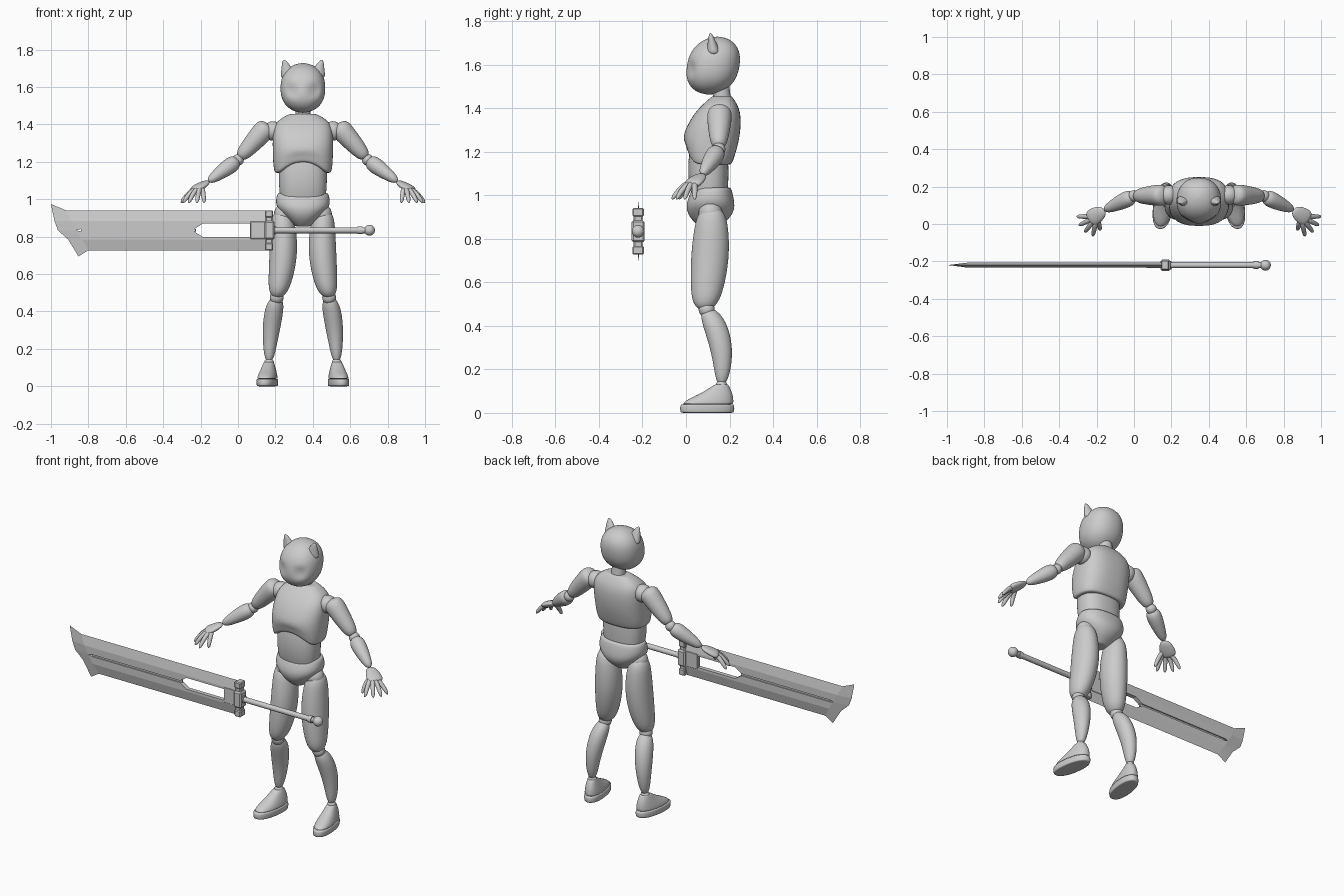
import bpy, bmesh
from math import cos, sin, pi, tau, radians, copysign
from mathutils import Vector, Quaternion, Matrix

if "Cube" in bpy.data.objects:
    bpy.data.objects.remove(bpy.data.objects["Cube"], do_unlink=True)

# Landmarks: the body stands beside the blade; limbs are measured from its centre line
BODY = Vector((.347, 0, 0))
SWORD = Vector((0, -.22, .834))
SHOULDER, ELBOW, WRIST = (.18, .155, 1.4), (.347, .15, 1.21), (.505, .075, 1.095)
HIP, KNEE, ANKLE = (.1, .112, .92), (.14, .095, .475), (.181, .163, .125)

grey = bpy.data.materials.new("plain_grey")
grey.use_nodes = True
grey.diffuse_color = (.6, .6, .6, 1)
grey.node_tree.nodes["Principled BSDF"].inputs["Base Color"].default_value = grey.diffuse_color


def finish(name, bm, angle=30, subdivide=False):
    bmesh.ops.recalc_face_normals(bm, faces=bm.faces[:])
    mesh = bpy.data.meshes.new(name)
    bm.to_mesh(mesh)
    bm.free()
    mesh.materials.append(grey)
    part = bpy.data.objects.new(name, mesh)
    bpy.context.collection.objects.link(part)
    bpy.ops.object.select_all(action="DESELECT")
    part.select_set(True)
    bpy.context.view_layer.objects.active = part
    if subdivide:
        modifier = part.modifiers.new("smooth", "SUBSURF")
        modifier.levels = modifier.render_levels = 2
        bpy.ops.object.shade_smooth()
    else:
        bpy.ops.object.shade_smooth_by_angle(angle=radians(angle))


def skin(bm, loops):
    """Bridge loops of equal length and cap both ends."""
    rings = [[bm.verts.new(point) for point in loop] for loop in loops]
    for lower, upper in zip(rings, rings[1:]):
        for i in range(len(lower)):
            bm.faces.new((lower[i - 1], lower[i], upper[i], upper[i - 1]))
    bm.faces.new(rings[0])
    bm.faces.new(rings[-1])


def loft(name, rings, turn=Quaternion(), sides=16, power=2, warp=None):
    """Skin superellipse rings, each a centre with a half width and half depth."""
    def squash(value):
        return copysign(abs(value) ** (2 / power), value)

    loops = []
    for centre, width, depth in rings:
        loop = []
        for k in range(sides):
            angle = tau * (k + .5) / sides
            point = centre + turn @ Vector((width * squash(cos(angle)), depth * squash(sin(angle)), 0))
            if warp:
                warp(point)
            loop.append(point + BODY)
        loops.append(loop)
    bm = bmesh.new()
    skin(bm, loops)
    finish(name, bm, subdivide=True)


def stack(name, levels, **options):
    """Upright loft from levels of height, half width, front and back; rims stay crisp."""
    rings = [(Vector((0, (front + back) / 2, z)), width, (back - front) / 2)
             for z, width, front, back in levels]
    rims = [(centre, width * .9, depth * .9) for centre, width, depth in (rings[0], rings[-1])]
    loft(name, [rims[0], *rings, rims[1]], **options)


def muscle(name, start, end, first, last, bulge=0, early=1, depth=1, cap=8, bow=(0, 0, 0),
           side=1, along=False, steps=10, **options):
    """Rounded limb whose radius runs from first to last and swells between."""
    flip = Vector((side, 1, 1))
    start, end, bow = (Vector(v) * flip for v in (start, end, bow))
    turn = (end - start).to_track_quat("Z", "Y") if along else Quaternion()
    rings = []
    for k in range(steps + 1):
        reach = -cos(pi * (k + .2) / (steps + .4))
        t = (reach + 1) / 2
        radius = first + (last - first) * t + bulge * sin(pi * t ** early)
        radius *= (1 - abs(reach) ** cap) ** .5
        rings.append((start.lerp(end, t) + bow * sin(pi * t), radius, radius * depth))
    loft(name, rings, turn, **options)


def ball(name, centre, radius, side=1):
    bm = bmesh.new()
    bmesh.ops.create_uvsphere(bm, u_segments=20, v_segments=12, radius=radius)
    bmesh.ops.translate(bm, vec=Vector(centre) * Vector((side, 1, 1)) + BODY, verts=bm.verts[:])
    finish(name, bm)


# Head with shallow eye hollows, and neck
def hollow_eyes(point):
    if point.y < .1 and 1.565 < point.z < 1.62 and .025 < abs(point.x) < .09:
        point.y += .013


muscle("head", (0, .105, 1.462), (0, .145, 1.728), .122, .12, cap=2.4, depth=1.01,
       steps=14, sides=24, power=2.2, warp=hollow_eyes)
muscle("neck", (0, .17, 1.4), (0, .155, 1.54), .043, .04)


# Torso; the lower rim of the chest arches up in front
def arch_rim(point):
    if point.z < 1.2 and point.y < .1:
        point.z += .065 * max(0, 1 - (point.x / .13) ** 2)


stack("chest", [(1.14, .152, .005, .21), (1.18, .16, -.003, .225), (1.27, .163, -.02, .25),
                (1.37, .163, .03, .255), (1.42, .14, .08, .235), (1.455, .075, .12, .21)],
      sides=24, power=2.6, warp=arch_rim)
stack("abdomen", [(.97, .12, .03, .19), (1.1, .135, 0, .2), (1.24, .125, .02, .19)], power=2.4)
stack("pelvis", [(.855, .04, .06, .15), (.89, .08, .02, .2), (.93, .12, 0, .225),
                 (.97, .153, 0, .225), (1.035, .14, .03, .21)], power=2.3)

for side, label in ((1, "left_"), (-1, "right_")):
    muscle(label + "ear", (.068, .13, 1.64), (.1, .112, 1.745), .054, .01, depth=.7, side=side)

    # Leg
    ball(label + "hip_joint", HIP, .055, side)
    muscle(label + "thigh", (.112, .118, .95), (.138, .085, .468), .055, .05, bulge=.023,
           depth=1.17, cap=10, bow=(-.02, .008, 0), side=side)
    ball(label + "knee_joint", KNEE, .037, side)
    muscle(label + "shin", (.14, .1, .485), ANKLE, .036, .024, bulge=.019, early=.65,
           depth=1.12, bow=(.008, .028, 0), side=side)
    ball(label + "ankle_joint", ANKLE, .026, side)

    def splay(point):
        point.x += side * (.19 + .13 * (.1 - point.y))

    stack(label + "foot", [(.04, .053, -.02, .22), (.06, .05, 0, .22), (.09, .04, .07, .215),
                           (.13, .027, .13, .195)], power=2.3, warp=splay)
    stack(label + "sole", [(0, .055, -.03, .225), (.04, .056, -.03, .225)], power=2.3, warp=splay)

    # Arm
    ball(label + "shoulder_joint", (.16, .155, 1.365), .052, side)
    muscle(label + "upper_arm", SHOULDER, (.342, .15, 1.218), .062, .034, bulge=.004,
           side=side, along=True)
    ball(label + "elbow_joint", ELBOW, .031, side)
    muscle(label + "forearm", ELBOW, WRIST, .034, .021, bulge=.014, early=.6,
           side=side, along=True)

    # Hand: digits fan out from the middle of the palm
    muscle(label + "palm", WRIST, (.588, .022, 1.045), .024, .044, bulge=.01, depth=.45,
           side=side, along=True)
    palm = Vector((.545, .04, 1.06))
    for k, digit in enumerate(("little", "ring", "middle", "index", "thumb")):
        thumb = digit == "thumb"
        spread = radians(-26 * k)
        heading = Vector((cos(spread), sin(spread), 0))
        tip = palm + heading * (.075 if thumb else .108) - Vector((0, 0, .08))
        muscle(label + digit + "_digit", palm + heading * .02, tip, .016, .012,
               bow=(0, 0, .012), side=side, along=True, steps=6, sides=8)

# Blade halves, each with a flat middle and a ground outer edge
EDGE, RIDGE, THICK, GROOVE, SLOT = .107, .05, .013, .006, .035


def blade_half(name, sign, tip, shoulder):
    stations = [(tip, .14, -.963, 0, .001), (shoulder, EDGE, -.865, 0, THICK),
                (shoulder + .06, EDGE, -.84, GROOVE, THICK)]
    stations += [(x, EDGE, x, gap, THICK) for x, gap in ((-.235, GROOVE), (-.19, SLOT), (.155, SLOT))]
    loops = []
    for outer, height, inner, gap, thick in stations:
        ridge = (outer + inner) / 2
        section = ((outer, 0, height), (ridge, thick, RIDGE), (inner, thick, gap),
                   (inner, -thick, gap), (ridge, -thick, RIDGE))
        loops.append([SWORD + Vector((x, y, sign * z)) for x, y, z in section])
    bm = bmesh.new()
    skin(bm, loops)
    finish(name, bm, angle=5)


blade_half("blade_upper", 1, tip=-1, shoulder=-.92)
blade_half("blade_lower", -1, tip=-.853, shoulder=-.8)


def block(name, left, right, half_depth, bottom, top, bevel=.005):
    bm = bmesh.new()
    bmesh.ops.create_cube(bm, size=1)
    bmesh.ops.scale(bm, vec=(right - left, 2 * half_depth, top - bottom), verts=bm.verts[:])
    middle = Vector(((left + right) / 2, 0, (bottom + top) / 2))
    bmesh.ops.translate(bm, vec=SWORD + middle, verts=bm.verts[:])
    bmesh.ops.bevel(bm, geom=bm.edges[:], offset=bevel, segments=1, affect="EDGES")
    finish(name, bm, angle=20)


def rod(name, left, right, radius):
    place = Matrix.Translation(SWORD + Vector(((left + right) / 2, 0, 0)))
    bm = bmesh.new()
    bmesh.ops.create_cone(bm, cap_ends=True, segments=16, radius1=radius, radius2=radius,
                          depth=right - left, matrix=place @ Matrix.Rotation(pi / 2, 4, "Y"))
    finish(name, bm)


# Groove floor and guard
block("blade_groove_floor", -.84, -.225, GROOVE, -.008, .008, bevel=.001)
block("blade_root", .064, .155, .015, -RIDGE, RIDGE)
block("guard_bar", .148, .184, .02, -EDGE, EDGE)
block("guard_centre", .143, .195, .03, -RIDGE, RIDGE, bevel=.008)
block("guard_upper_end", .146, .188, .026, .068, EDGE)
block("guard_lower_end", .146, .188, .026, -EDGE, -.068)

# Grip and pommel
rod("grip", .185, .69, .016)
rod("grip_collar", .185, .2, .022)
rod("pommel_collar", .64, .665, .021)
ball("pommel", SWORD + Vector((.703, 0, 0)) - BODY, .029)
